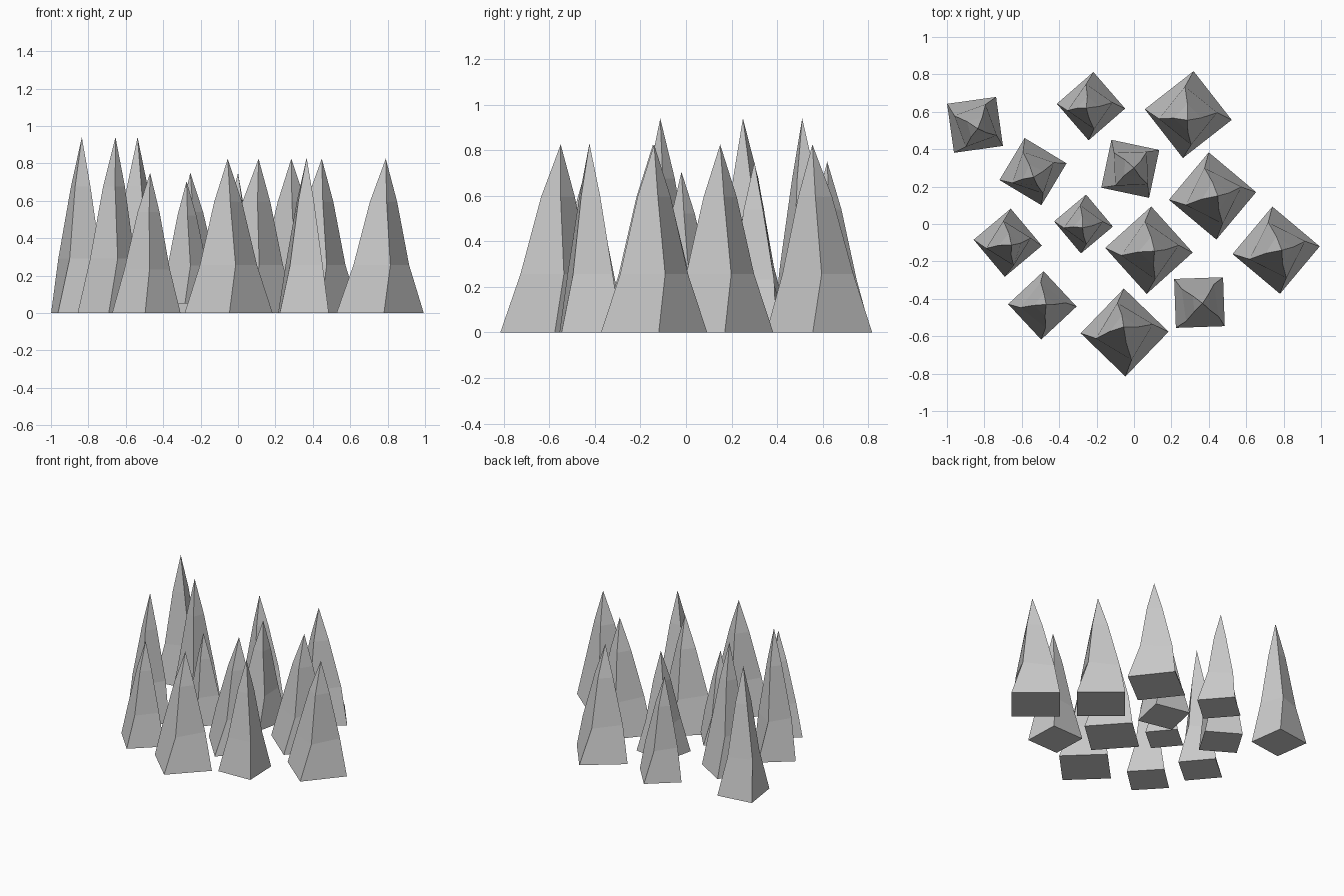
import bpy, bmesh
from math import cos, sin, radians

# x, y, base z, base corner radius, tip z, base angle, tip offset x/y, twist
SPIKES = [
    (-0.85, 0.53, 0, 0.187, 0.94, 53, 0.015, -0.02, 12),
    (-0.23, 0.63, 0, 0.183, 0.75, -4, -0.025, -0.01, 14),
    (0.29, 0.585, 0, 0.234, 0.825, -7, -0.005, -0.03, 13),
    (-0.54, 0.28, 0, 0.185, 0.94, 14, 0.003, -0.03, 12),
    (-0.02, 0.295, 0, 0.185, 0.75, 33, 0.02, 0.005, 14),
    (0.42, 0.15, 0, 0.234, 0.825, 5, 0.028, 0, 13),
    (-0.675, -0.10, 0, 0.183, 0.94, -5, 0.02, -0.013, 18),
    (-0.27, 0.0, 0.05, 0.158, 0.705, -5, -0.005, -0.02, 14),
    (0.08, -0.14, 0, 0.234, 0.825, -3, 0.03, -0.005, 13),
    (0.76, -0.14, 0, 0.234, 0.825, 5, 0.03, 0, 13),
    (-0.49, -0.435, 0, 0.183, 0.75, -2, 0.02, 0.005, 8),
    (-0.05, -0.58, 0, 0.235, 0.825, 1, -0.005, 0.03, 13),
    (0.35, -0.42, 0, 0.185, 0.83, 47, 0.017, -0.004, 6),
]

# height fraction, radius fraction, twist fraction, lean fraction
RINGS = [(0, 1, 0, 0), (0.31, 0.67, 1, 0.2), (0.72, 0.32, 0.6, 0.6)]


def spike(i, x, y, z, r, tip, ang, ox, oy, twist):
    bm = bmesh.new()
    rings = []
    for h, rf, tf, lean in RINGS:
        ring = []
        for k in range(4):
            a = radians(ang + twist * tf + 90 * k)
            ring.append(bm.verts.new((ox * lean + r * rf * cos(a),
                                      oy * lean + r * rf * sin(a),
                                      (tip - z) * h)))
        rings.append(ring)
    apex = bm.verts.new((ox, oy, tip - z))
    bm.faces.new(rings[0][::-1])
    for k in range(4):
        n = (k + 1) % 4
        for lo, hi in zip(rings, rings[1:]):
            bm.faces.new((lo[k], lo[n], hi[n], hi[k]))
        bm.faces.new((rings[-1][k], rings[-1][n], apex))
    me = bpy.data.meshes.new(f"spike_{i}")
    bm.to_mesh(me)
    bm.free()
    ob = bpy.data.objects.new(f"spike_{i}", me)
    ob.location = (x, y, z)
    bpy.context.collection.objects.link(ob)


# Field of thirteen twisted four-sided spikes
for i, s in enumerate(SPIKES, 1):
    spike(i, *s)
